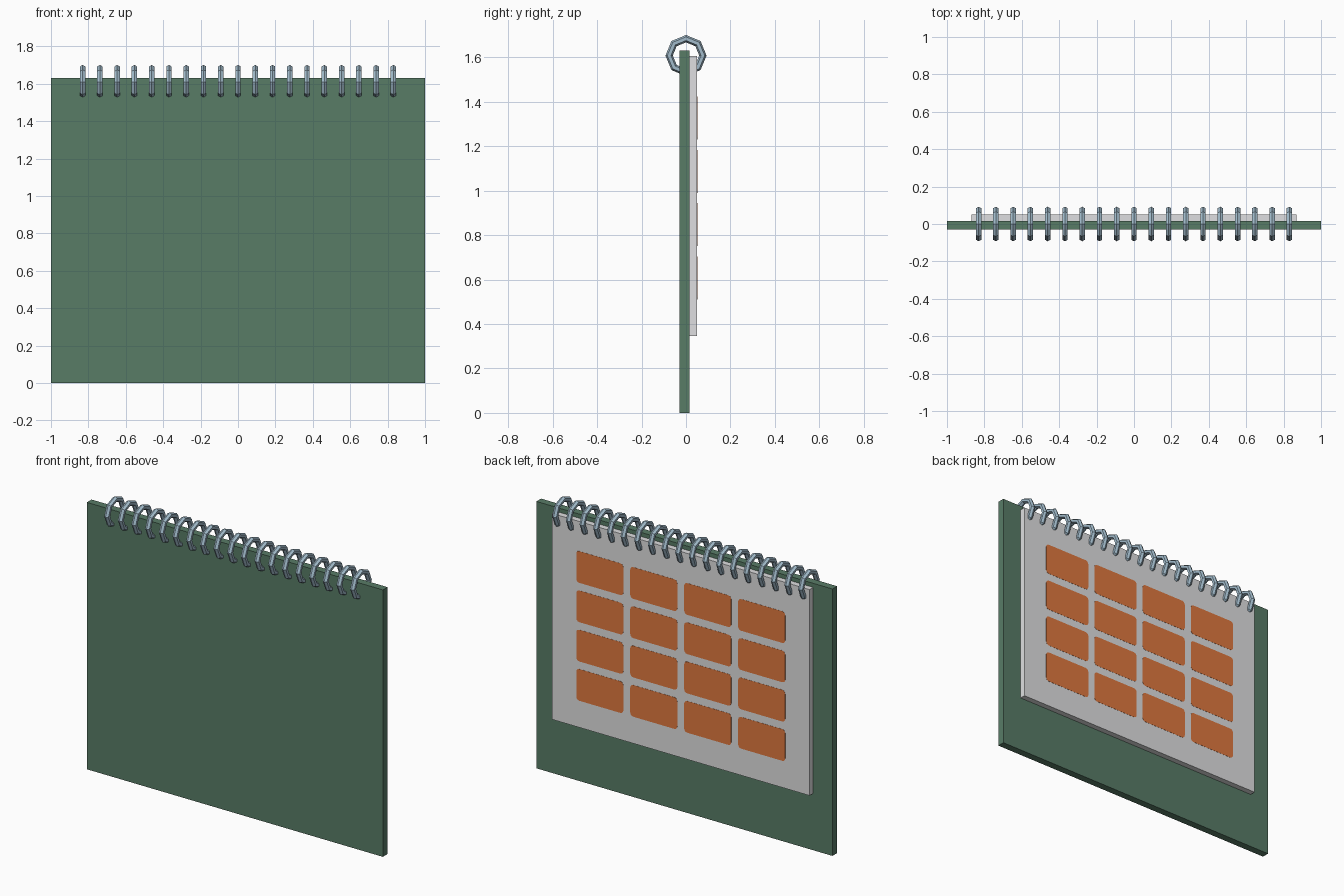
import bpy, bmesh, math
from mathutils import Matrix

if "Cube" in bpy.data.objects:
    bpy.data.objects.remove(bpy.data.objects["Cube"])


def material(name, rgb):
    m = bpy.data.materials.new(name)
    m.diffuse_color = (*rgb, 1)
    m.use_nodes = True
    m.node_tree.nodes["Principled BSDF"].inputs["Base Color"].default_value = m.diffuse_color
    return m


GREEN = material("dark green", (0.098, 0.20, 0.134))
PAPER = material("page grey", (0.74, 0.74, 0.75))
ORANGE = material("orange", (0.74, 0.19, 0.05))
STEEL = material("blue steel", (0.36, 0.50, 0.60))


def add_object(name, bm, mat):
    bmesh.ops.recalc_face_normals(bm, faces=bm.faces)
    me = bpy.data.meshes.new(name)
    bm.to_mesh(me)
    bm.free()
    me.materials.append(mat)
    ob = bpy.data.objects.new(name, me)
    bpy.context.collection.objects.link(ob)
    return ob


def slab(name, x, y, z, mat):
    """Box from (min, max) ranges."""
    bm = bmesh.new()
    size = [r[1] - r[0] for r in (x, y, z)]
    mid = [(r[1] + r[0]) / 2 for r in (x, y, z)]
    bmesh.ops.create_cube(bm, size=1, matrix=Matrix.Translation(mid) @ Matrix.Diagonal((*size, 1)))
    return add_object(name, bm, mat)


# Backing board and page block
BACK = 0.05
slab("backing_board", (-1, 1), (-0.03, 0.015), (0, 1.63), GREEN)
slab("page_block", (-0.87, 0.87), (0.015, BACK), (0.347, 1.605), PAPER)


# Rounded day cells, 4 x 4 thin plates on the page
def cell(name, cx, cz, w, h, r):
    bm = bmesh.new()
    verts = []
    for i, (sx, sz) in enumerate(((1, 1), (-1, 1), (-1, -1), (1, -1))):
        for k in range(4):
            a = math.pi / 2 * (i + k / 3)
            verts.append(bm.verts.new((cx + sx * (w / 2 - r) + r * math.cos(a), BACK - 0.001,
                                       cz + sz * (h / 2 - r) + r * math.sin(a))))
    face = bm.faces.new(verts)
    out = bmesh.ops.extrude_face_region(bm, geom=[face])
    moved = [g for g in out["geom"] if isinstance(g, bmesh.types.BMVert)]
    bmesh.ops.translate(bm, verts=moved, vec=(0, 0.002, 0))
    add_object(name, bm, ORANGE)


for row in range(4):
    for col in range(4):
        cell(f"day_cell_{row}_{col}", (col - 1.5) * 0.3645, 0.607 + row * 0.24, 0.318, 0.193, 0.02)


# Binding rings: octagonal hoops around the top edge
def ring(name, cx, cz, major, minor, sides=8, tube=6):
    bm = bmesh.new()
    loops = []
    for i in range(sides):
        a = 2 * math.pi * i / sides
        loop = []
        for j in range(tube):
            b = 2 * math.pi * j / tube
            rad = major + minor * math.cos(b)
            loop.append(bm.verts.new((cx + minor * math.sin(b), rad * math.sin(a), cz + rad * math.cos(a))))
        loops.append(loop)
    for i in range(sides):
        p, q = loops[i], loops[(i + 1) % sides]
        for j in range(tube):
            k = (j + 1) % tube
            bm.faces.new((p[j], q[j], q[k], p[k]))
    add_object(name, bm, STEEL)


for i in range(19):
    ring(f"binding_ring_{i}", (i - 9) * 0.0923, 1.608, 0.076, 0.0165)
